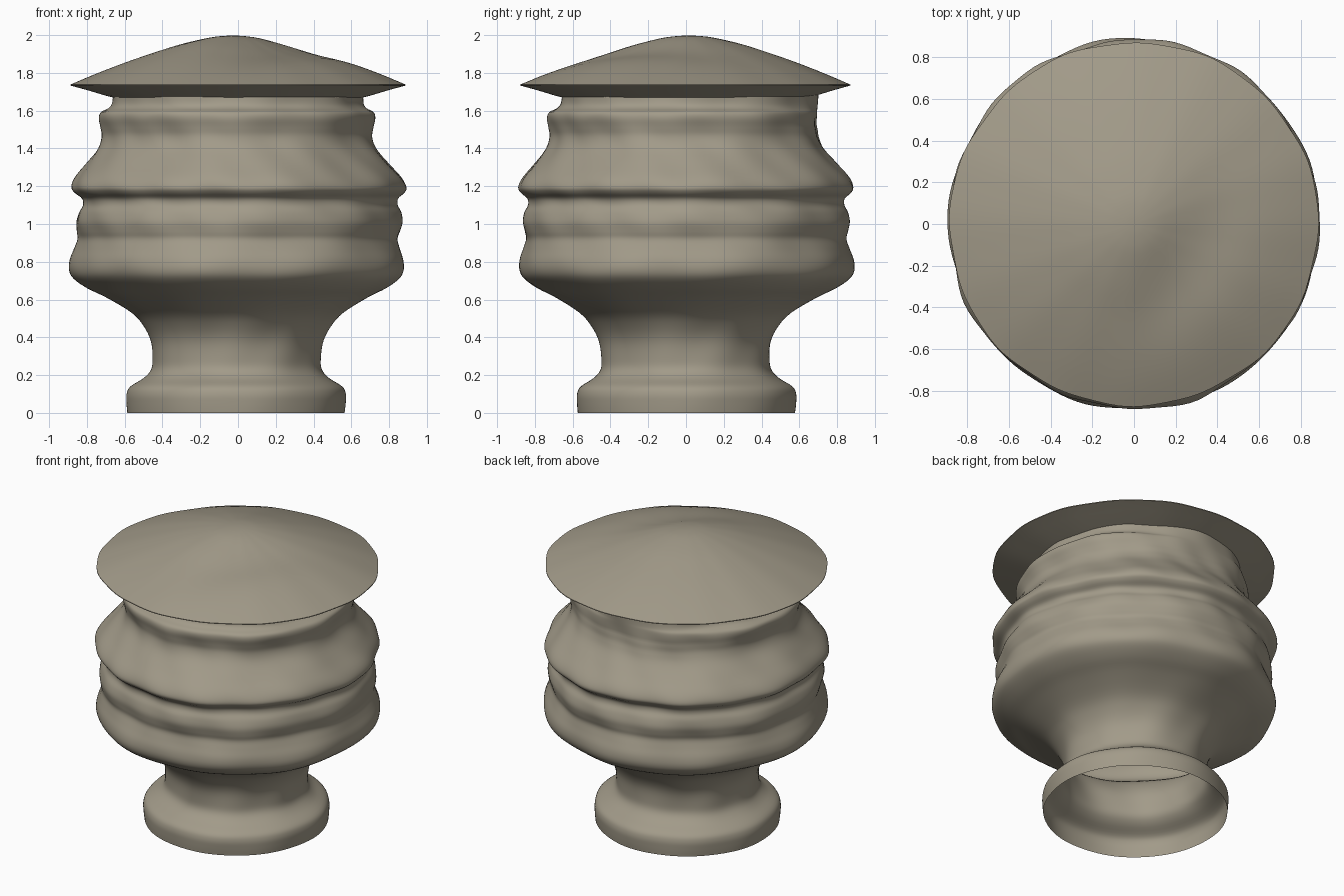
import bpy, bmesh, math

if "Cube" in bpy.data.objects:
    bpy.data.objects.remove(bpy.data.objects["Cube"])

SEG = 144

stone = bpy.data.materials.new("warm grey stone")
stone.diffuse_color = (0.36, 0.325, 0.25, 1)
stone.use_nodes = True
stone.node_tree.nodes["Principled BSDF"].inputs["Base Color"].default_value = stone.diffuse_color


def smooth_profile(pts, steps):
    """Catmull-Rom curve through (radius, z) points."""
    out = []
    for i in range(len(pts) - 1):
        p0, p1 = pts[max(i - 1, 0)], pts[i]
        p2, p3 = pts[i + 1], pts[min(i + 2, len(pts) - 1)]
        for k in range(steps):
            t = k / steps
            out.append(tuple(0.5 * (2 * b + (c - a) * t + (2 * a - 5 * b + 4 * c - d) * t * t
                                    + (3 * b - a - 3 * c + d) * t ** 3)
                             for a, b, c, d in zip(p0, p1, p2, p3)))
    out.append(pts[-1])
    return out


def lathe(name, profile, shape, angle):
    """Spin a profile; shape(r, z, a) returns the worn surface point."""
    bm = bmesh.new()
    rings = []
    for r, z in profile:
        if r < 0.001:
            rings.append([bm.verts.new(shape(0, z, 0))])
        else:
            rings.append([bm.verts.new(shape(r, z, 2 * math.pi * i / SEG)) for i in range(SEG)])
    for lo, hi in zip(rings, rings[1:]):
        for i in range(SEG):
            j = (i + 1) % SEG
            if len(hi) == 1:
                bm.faces.new((lo[i], lo[j], hi[0]))
            else:
                bm.faces.new((lo[i], lo[j], hi[j], hi[i]))
    mesh = bpy.data.meshes.new(name)
    bm.to_mesh(mesh)
    bm.free()
    mesh.materials.append(stone)
    obj = bpy.data.objects.new(name, mesh)
    bpy.context.collection.objects.link(obj)
    bpy.ops.object.select_all(action='DESELECT')
    obj.select_set(True)
    bpy.context.view_layer.objects.active = obj
    bpy.ops.object.shade_smooth_by_angle(angle=math.radians(angle))
    return obj


def bump(v, centre, width):
    return math.exp(-((v - centre) / width) ** 2)


# Worn urn body: foot, stem, ribbed bowl and shoulder, open underneath
def worn_body(r, z, a):
    back = max(0, math.sin(a)) ** 3
    # groove under the lid is filled in at the back
    fill = back * min(1, max(0, (z - 1.44) / 0.08))
    r += fill * (0.695 - r)
    # gentle unevenness of the carving
    wear = 0.006 * math.sin(5 * a + 7 * z) + 0.005 * math.sin(9 * a - 11 * z + 1)
    wear += 0.004 * math.sin(17 * a + 19 * z) * bump(z, 1.25, 0.4)
    r += wear * min(1, 0.25 + z)
    shift = -0.012 * max(0, 1 - z / 0.8)
    return (shift + r * math.cos(a), r * math.sin(a), z)


body_points = [
    (0.575, 0), (0.58, 0.05), (0.58, 0.10), (0.56, 0.14), (0.49, 0.185), (0.452, 0.23),
    (0.445, 0.29), (0.455, 0.38), (0.495, 0.46), (0.56, 0.53), (0.69, 0.61), (0.79, 0.66),
    (0.86, 0.71), (0.885, 0.755), (0.883, 0.81), (0.862, 0.87), (0.847, 0.92), (0.855, 0.96),
    (0.863, 1.01), (0.852, 1.06), (0.832, 1.10), (0.836, 1.135), (0.872, 1.165), (0.887, 1.195),
    (0.865, 1.245), (0.80, 1.32), (0.735, 1.40), (0.712, 1.46), (0.718, 1.51), (0.73, 1.56),
    (0.722, 1.592), (0.685, 1.612), (0.665, 1.64), (0.66, 1.70)]
lathe("urn_body", smooth_profile(body_points, 4), worn_body, 60)


# Domed lid with a thin rim and a shallow diagonal dent to the front right
def worn_lid(r, z, a):
    x, y = r * math.cos(a), r * math.sin(a)
    if z > 1.74:
        inside = max(0, 1 - (r / 0.88) ** 2)
        side = (0.86 * x - 0.5 * y) - 0.04      # distance across the diagonal ridge
        dent = bump(side, 0.28, 0.2) * bump(0.5 * x + 0.86 * y, -0.08, 0.45)
        z -= 0.045 * dent * inside
    edge = 1 + 0.004 * math.sin(7 * a) + 0.003 * math.sin(16 * a + 2)
    return (x * edge, y * edge * 0.985, z)


under = [(0.62, 1.66), (0.70, 1.68), (0.80, 1.71), (0.885, 1.733)]
dome = smooth_profile([(0.885, 1.738), (0.75, 1.795), (0.60, 1.853), (0.45, 1.905),
                       (0.30, 1.952), (0.15, 1.987), (0.06, 1.998), (0, 2.0)], 4)
lathe("domed_lid", under + dome, worn_lid, 40)
